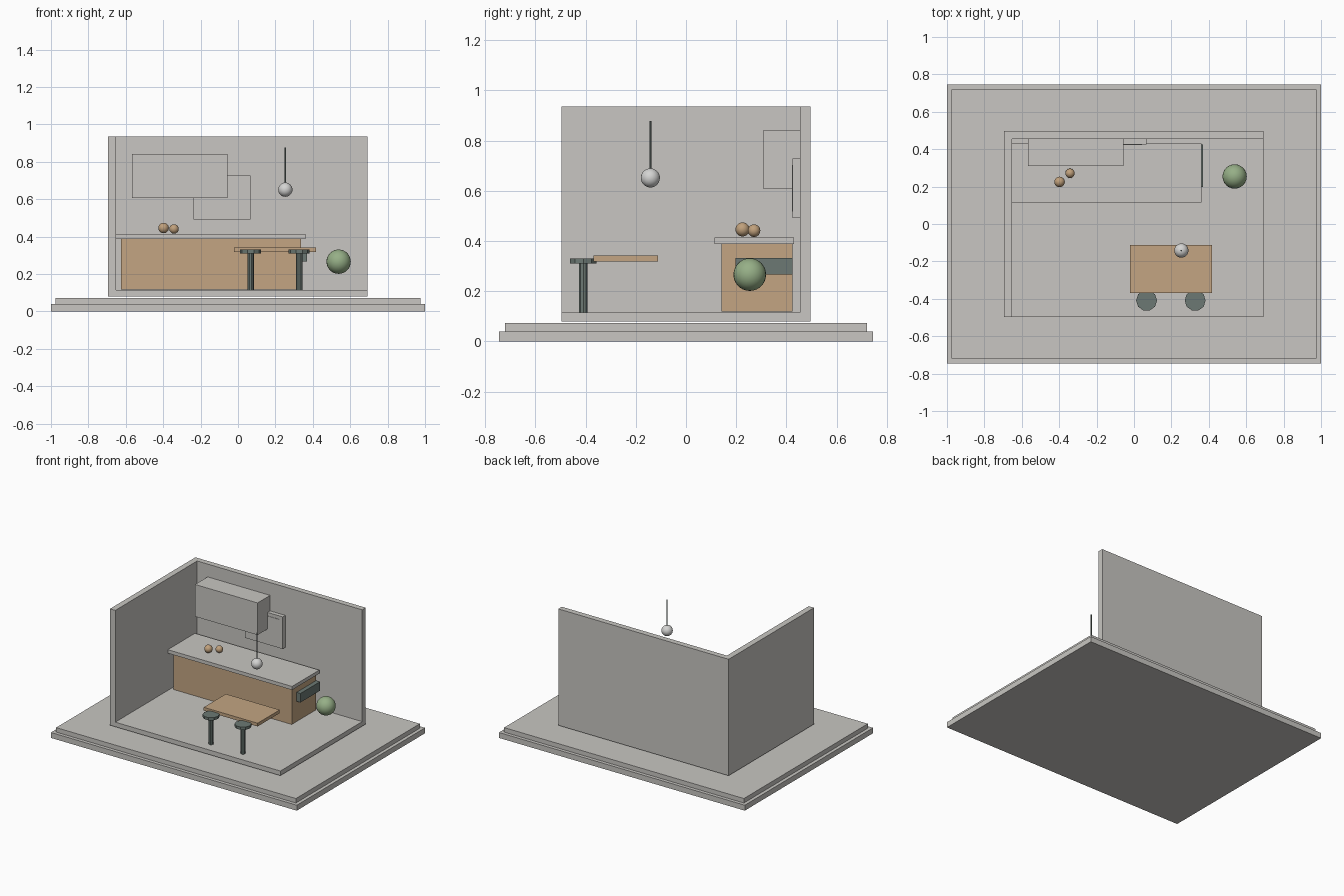
import bpy
import bmesh
import math
from mathutils import Matrix, Vector

if "Cube" in bpy.data.objects:
    bpy.data.objects.remove(bpy.data.objects["Cube"])


def material(name, rgb):
    m = bpy.data.materials.new(name)
    m.diffuse_color = (*rgb, 1)
    m.use_nodes = True
    m.node_tree.nodes["Principled BSDF"].inputs["Base Color"].default_value = m.diffuse_color
    return m


STONE = material("warm grey", (0.578, 0.565, 0.539))
WOOD = material("light wood", (0.546, 0.376, 0.223))
STEEL = material("dark green grey", (0.15, 0.19, 0.172))
GREEN = material("leaf green", (0.305, 0.429, 0.242))
FRUIT = material("tan orange", (0.53, 0.355, 0.2))
WHITE = material("lamp white", (0.66, 0.66, 0.65))


def finish(name, bm, mat):
    mesh = bpy.data.meshes.new(name)
    bm.to_mesh(mesh)
    bm.free()
    mesh.materials.append(mat)
    ob = bpy.data.objects.new(name, mesh)
    bpy.context.collection.objects.link(ob)
    return ob


def box(name, x, y, z, mat):
    """Box given by its (min, max) range on each axis."""
    bm = bmesh.new()
    size = Vector((x[1] - x[0], y[1] - y[0], z[1] - z[0]))
    mid = Vector((sum(x), sum(y), sum(z))) / 2
    bmesh.ops.create_cube(bm, size=1, matrix=Matrix.Translation(mid) @ Matrix.Diagonal((*size, 1)))
    return finish(name, bm, mat)


def cylinder(name, x, y, z, radius, mat, sides=10):
    bm = bmesh.new()
    bmesh.ops.create_cone(bm, cap_ends=True, segments=sides, radius1=radius, radius2=radius,
                          depth=z[1] - z[0],
                          matrix=Matrix.Translation((x, y, sum(z) / 2)))
    # Turn so that corners point along x
    bmesh.ops.rotate(bm, verts=bm.verts, cent=(x, y, 0),
                     matrix=Matrix.Rotation(math.pi / 2, 3, 'Z'))
    return finish(name, bm, mat)


def ball(name, centre, radius, mat):
    bm = bmesh.new()
    bmesh.ops.create_uvsphere(bm, u_segments=24, v_segments=14, radius=radius,
                              matrix=Matrix.Translation(centre))
    for f in bm.faces:
        f.smooth = True
    return finish(name, bm, mat)


# Stepped plinth and room floor
box("plinth_lower", (-1, 1), (-0.745, 0.745), (0, 0.04), STONE)
box("plinth_upper", (-0.975, 0.975), (-0.72, 0.72), (0.04, 0.073), STONE)
box("floor", (-0.694, 0.692), (-0.496, 0.496), (0.08, 0.114), STONE)

# Walls
box("back_wall", (-0.694, 0.692), (0.455, 0.496), (0.114, 0.936), STONE)
box("left_wall", (-0.694, -0.651), (-0.496, 0.455), (0.114, 0.936), STONE)

# Counter with a rail on its right end
box("counter_body", (-0.625, 0.338), (0.142, 0.425), (0.118, 0.388), WOOD)
box("countertop", (-0.651, 0.36), (0.114, 0.43), (0.388, 0.414), STONE)
box("counter_rail", (0.338, 0.37), (0.197, 0.425), (0.267, 0.333), STEEL)

# Wall cabinet and wall panel
box("wall_cabinet", (-0.566, -0.057), (0.309, 0.455), (0.606, 0.842), STONE)
box("wall_panel", (-0.239, 0.066), (0.425, 0.455), (0.492, 0.728), STONE)
box("panel_face", (-0.215, 0.042), (0.422, 0.425), (0.518, 0.703), STONE)

# Table top and two stools
box("table_top", (-0.021, 0.417), (-0.368, -0.111), (0.319, 0.343), WOOD)
for i, x in enumerate((0.067, 0.327)):
    cylinder(f"stool_seat_{i + 1}", x, -0.409, (0.311, 0.331), 0.056, STEEL)
    cylinder(f"stool_leg_{i + 1}", x, -0.409, (0.114, 0.311), 0.0175, STEEL)

# Hanging lamp
cylinder("lamp_cord", 0.253, -0.142, (0.68, 0.877), 0.004, STEEL, 8)
ball("lamp_globe", (0.253, -0.142, 0.651), 0.038, WHITE)

# Fruit on the counter and a round shrub
ball("fruit_large", (-0.398, 0.225, 0.446), 0.028, FRUIT)
ball("fruit_small", (-0.342, 0.271, 0.441), 0.025, FRUIT)
ball("shrub", (0.538, 0.254, 0.266), 0.065, GREEN)
